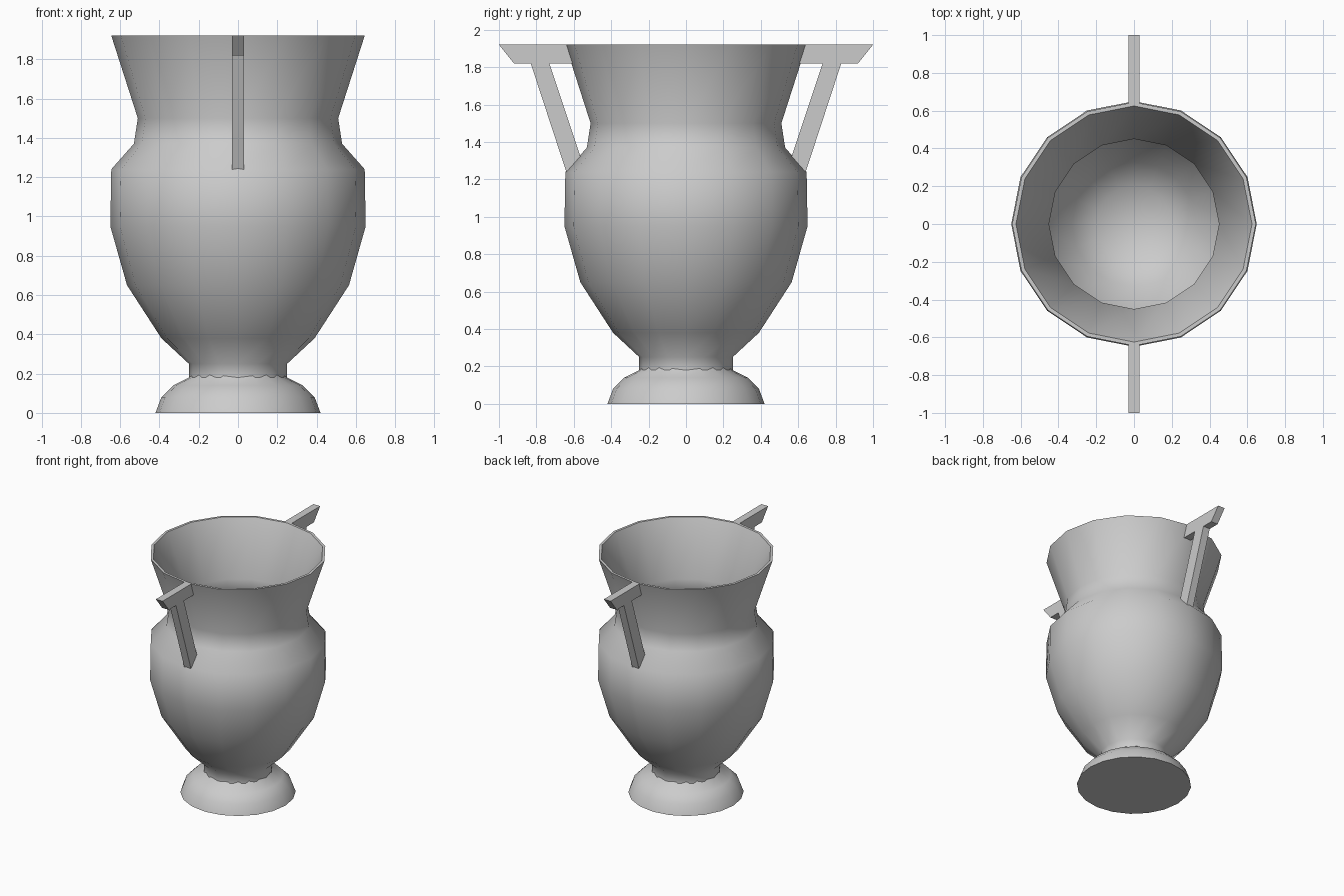
import bpy
import bmesh
import math

cube = bpy.data.objects.get("Cube")
if cube:
    bpy.data.objects.remove(cube, do_unlink=True)

SIDES = 16

stone = bpy.data.materials.new("grey_stone")
stone.use_nodes = True
stone.diffuse_color = (0.6, 0.6, 0.6, 1)
stone.node_tree.nodes["Principled BSDF"].inputs["Base Color"].default_value = (0.6, 0.6, 0.6, 1)


def finish(name, bm, angle):
    """Turn the bmesh into a shaded object."""
    bmesh.ops.remove_doubles(bm, verts=bm.verts, dist=0.0005)
    bmesh.ops.recalc_face_normals(bm, faces=bm.faces)
    mesh = bpy.data.meshes.new(name)
    bm.to_mesh(mesh)
    bm.free()
    mesh.materials.append(stone)
    obj = bpy.data.objects.new(name, mesh)
    bpy.context.collection.objects.link(obj)
    bpy.ops.object.select_all(action="DESELECT")
    obj.select_set(True)
    bpy.context.view_layer.objects.active = obj
    bpy.ops.object.shade_smooth_by_angle(angle=math.radians(angle))
    return obj


def lathe(name, profile, sides):
    """Spin a (radius, height) profile round the z axis."""
    bm = bmesh.new()
    verts = [bm.verts.new((r, 0, z)) for r, z in profile]
    edges = [bm.edges.new(pair) for pair in zip(verts, verts[1:])]
    bmesh.ops.spin(bm, geom=verts + edges, cent=(0, 0, 0), axis=(0, 0, 1),
                   angle=math.tau, steps=sides, use_merge=True)
    return finish(name, bm, 65)


def handle(name, side):
    """T-shaped handle: a bevelled top bar on a slanting strut."""
    outline = [(1.0, 1.92), (0.63, 1.92), (0.60, 1.82), (0.73, 1.82),
               (0.56, 1.31), (0.60, 1.24), (0.64, 1.24), (0.83, 1.82), (0.92, 1.82)]
    bm = bmesh.new()
    face = bm.faces.new([bm.verts.new((-0.03, side * y, z)) for y, z in outline])
    new = bmesh.ops.extrude_face_region(bm, geom=[face])["geom"]
    moved = [v for v in new if isinstance(v, bmesh.types.BMVert)]
    bmesh.ops.translate(bm, verts=moved, vec=(0.06, 0, 0))
    return finish(name, bm, 20)


# Flared foot with a flat underside
lathe("foot", [(0, 0), (0.42, 0), (0.39, 0.08), (0.33, 0.14), (0.25, 0.18),
               (0.24, 0.21), (0, 0.21)], 20)

# Hollow body: outer wall up to the rim, then the inner wall down to the floor
outer = [(0, 0.18), (0.25, 0.18), (0.25, 0.25), (0.39, 0.38), (0.565, 0.65),
         (0.65, 0.95), (0.645, 1.24), (0.53, 1.37), (0.51, 1.5), (0.645, 1.92)]
inner = [(0.625, 1.92), (0.45, 1.5), (0.46, 1.38), (0.58, 1.22), (0.59, 0.95),
         (0.5, 0.68), (0.33, 0.43), (0.2, 0.32), (0, 0.3)]
lathe("body", outer + inner, SIDES)

# Front and back handles
handle("front_handle", -1)
handle("back_handle", 1)
